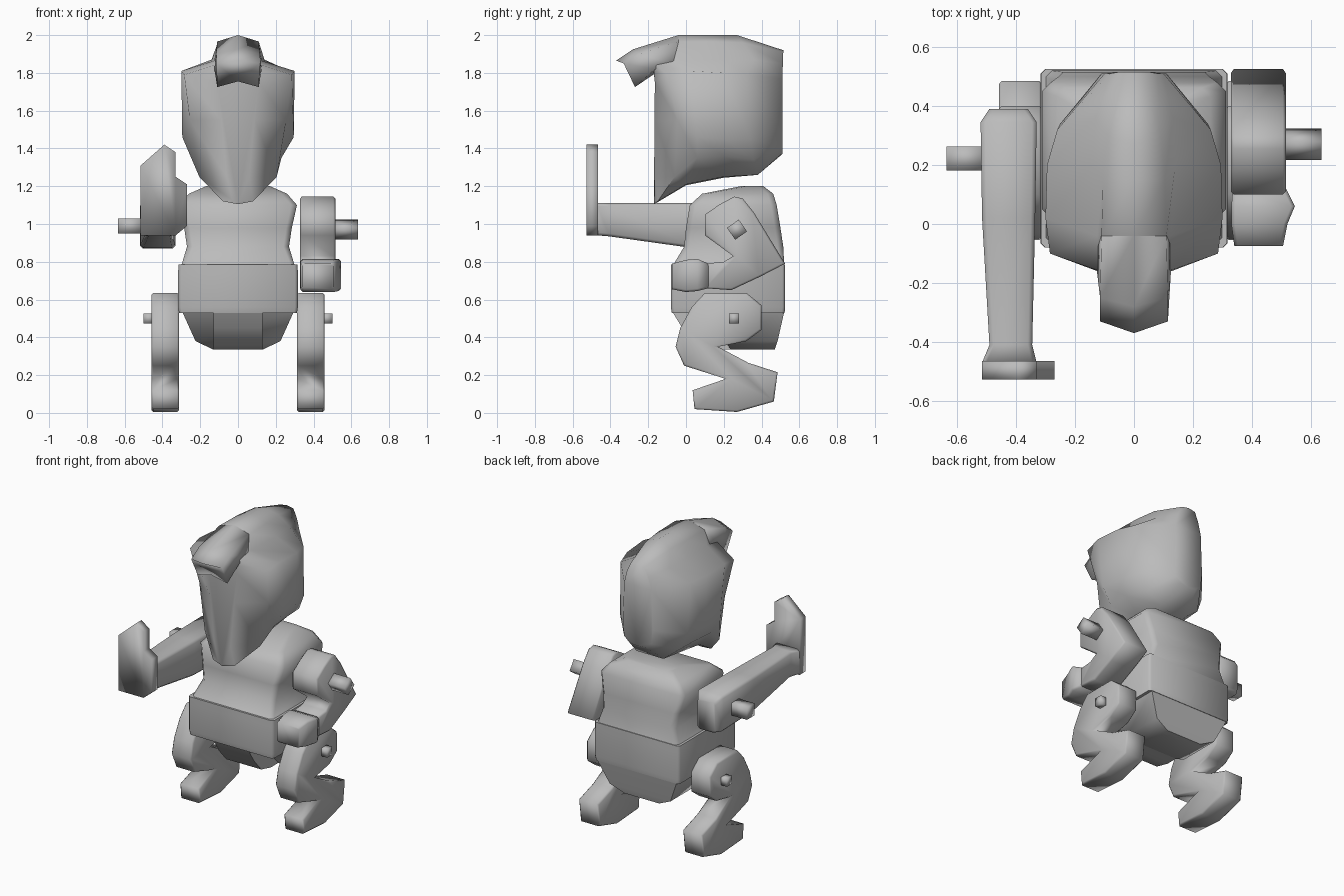
import bpy, bmesh, math

grey = bpy.data.materials.new("plain_grey")
grey.diffuse_color = (0.5, 0.5, 0.5, 1)


def finish(name, bm, angle=50):
    bmesh.ops.recalc_face_normals(bm, faces=bm.faces)
    me = bpy.data.meshes.new(name)
    bm.to_mesh(me)
    bm.free()
    ob = bpy.data.objects.new(name, me)
    bpy.context.collection.objects.link(ob)
    me.materials.append(grey)
    bpy.ops.object.select_all(action='DESELECT')
    ob.select_set(True)
    bpy.context.view_layer.objects.active = ob
    bpy.ops.object.shade_smooth_by_angle(angle=math.radians(angle))
    return ob


def loft(name, rings, angle=50):
    """Skin a series of closed rings and cap both ends."""
    bm = bmesh.new()
    vs = [[bm.verts.new(p) for p in r] for r in rings]
    n = len(vs[0])
    for a, b in zip(vs, vs[1:]):
        for i in range(n):
            j = (i + 1) % n
            bm.faces.new((a[i], a[j], b[j], b[i]))
    bm.faces.new(vs[0])
    bm.faces.new(vs[-1])
    return finish(name, bm, angle)


def mirrored(half):
    """Close a half ring whose first and last points lie on x = 0."""
    return half + [(-x, y, z) for x, y, z in half[-2:0:-1]]


def rounded(a0, a1, b0, b1, c):
    """Rectangle with cut corners."""
    return [(a0 + c, b0), (a1 - c, b0), (a1, b0 + c), (a1, b1 - c),
            (a1 - c, b1), (a0 + c, b1), (a0, b1 - c), (a0, b0 + c)]


def prism(name, profile, x0, x1, bevel=0.0, angle=50):
    """Side profile (y, z) extruded across x with softened rims."""
    bm = bmesh.new()
    a = [bm.verts.new((x0, y, z)) for y, z in profile]
    b = [bm.verts.new((x1, y, z)) for y, z in profile]
    n = len(a)
    caps = [bm.faces.new(a), bm.faces.new(b[::-1])]
    for i in range(n):
        j = (i + 1) % n
        bm.faces.new((a[j], a[i], b[i], b[j]))
    bmesh.ops.recalc_face_normals(bm, faces=bm.faces)
    if bevel:
        rim = list({e for f in caps for e in f.edges})
        bmesh.ops.bevel(bm, geom=rim, offset=bevel, segments=1,
                        affect='EDGES', clamp_overlap=True)
    return finish(name, bm, angle)


def peg(name, x0, x1, y, z, r, turn):
    """Short square axle pointing sideways."""
    pts = [(y + r * math.cos(turn + k * math.pi / 2),
            z + r * math.sin(turn + k * math.pi / 2)) for k in range(4)]
    prism(name, pts, x0, x1, angle=100)


# Head with a raised centre ridge: half rings from the face to the back
head = [
    [(0, -.175, 1.85), (.05, -.175, 1.84), (.10, -.17, 1.81), (.11, -.165, 1.75),
     (.09, -.165, 1.55), (.06, -.165, 1.25), (.03, -.168, 1.125), (0, -.17, 1.11)],
    [(0, -.16, 1.88), (.11, -.16, 1.86), (.115, -.16, 1.845), (.285, -.10, 1.79),
     (.255, -.045, 1.55), (.205, -.06, 1.25), (.08, -.15, 1.12), (0, -.168, 1.105)],
    [(0, -.04, 2.0), (.11, -.04, 1.965), (.125, -.04, 1.865), (.30, .02, 1.81),
     (.295, .06, 1.46), (.23, .06, 1.35), (.1, 0, 1.21), (0, 0, 1.205)],
    [(0, .15, 2.0), (.105, .15, 1.965), (.14, .2, 1.87), (.295, .2, 1.80),
     (.285, .2, 1.45), (.23, .2, 1.36), (.12, .2, 1.25), (0, .2, 1.245)],
    [(0, .27, 2.0), (.09, .30, 1.96), (.13, .36, 1.87), (.26, .32, 1.79),
     (.25, .34, 1.45), (.2, .36, 1.34), (.1, .38, 1.26), (0, .38, 1.26)],
]
back = [(0, .515, 1.92), (.05, .515, 1.91), (.08, .51, 1.85), (.10, .51, 1.77),
        (.11, .51, 1.5), (.10, .51, 1.41), (.06, .51, 1.375), (0, .51, 1.37)]
loft("head", [mirrored(r) for r in head + [back]], 80)

# Forelock continuing the ridge over the face
lock = [
    [(0, -.37, 1.865), (.115, -.33, 1.85), (.11, -.27, 1.725), (0, -.28, 1.755)],
    [(0, -.28, 1.925), (.115, -.25, 1.90), (.125, -.165, 1.82), (0, -.16, 1.80)],
    [(0, -.04, 2.0), (.11, -.04, 1.966), (.125, -.04, 1.84), (0, -.04, 1.82)],
]
loft("forelock", [mirrored(r) for r in lock], 100)


# Torso levels: half width, front y, back y, height, corner cut
def stack(name, levels):
    loft(name, [[(x, y, z) for x, y in rounded(-w, w, f, b, c)]
                for w, f, b, z, c in levels], 60)


stack("chest", [(.30, -.07, .52, .78, .02), (.27, -.01, .515, .88, .03),
                (.285, 0, .50, .98, .03), (.312, .02, .48, 1.10, .03),
                (.26, .085, .462, 1.16, .03), (.17, .29, .41, 1.2, .03)])
stack("belly", [(.312, -.075, .522, .53, .015), (.317, -.08, .525, .56, .015),
                (.317, -.08, .525, .74, .015), (.315, -.08, .525, .785, .015)])

# Pelvis: centre keel and a flared rump behind the leg hollows
prism("keel", [(-.075, .54), (-.02, .45), (.06, .36), (.16, .335),
               (.47, .335), (.52, .54)], -.13, .13)
loft("rump", [[(-w, f, z), (w, f, z), (w, b, z), (-w, b, z)]
              for w, f, b, z in ((.13, .24, .47, .335), (.225, .20, .485, .38),
                                 (.295, .09, .52, .535))], 60)

# Legs with feet and hip axles
leg = [(.10, .635), (.32, .635), (.40, .57), (.40, .44), (.32, .38), (.17, .35),
       (.33, .265), (.485, .215), (.465, .06), (.27, .005), (.045, .02), (.035, .12),
       (.21, .18), (-.01, .25), (-.055, .35), (-.03, .45), (.03, .56)]
for side, s in (("right", 1), ("left", -1)):
    prism(side + "_leg", leg, s * .312, s * .458, .01, 100)
    peg(side + "_hip_axle", s * .44, s * .50, .255, .50, .038, math.pi / 4)

# Bent arm on the +x side
bent = [(.10, 1.05), (.18, 1.105), (.255, 1.145), (.30, 1.135), (.36, 1.06),
        (.525, .79), (.39, .72), (.24, .65), (.10, .66), (.10, .79), (.20, .80),
        (.25, .83), (.10, .94)]
prism("bent_arm", bent, .328, .515, .01, 100)
loft("bent_arm_hand",
     [[(x, y, z) for x, z in rounded(a, b, c, d, .012)] for a, b, c, d, y in (
         (.34, .505, .655, .79, -.075), (.33, .52, .64, .81, 0),
         (.33, .545, .645, .815, .06), (.335, .515, .66, .79, .12))], 100)
peg("bent_arm_axle", .50, .635, .27, .97, .054, math.radians(80))

# Straight arm reaching forward on the -x side
loft("straight_arm",
     [[(x, y, z) for x, z in rounded(a, b, c, d, .015)] for a, b, c, d, y in (
         (-.49, -.36, .87, 1.07, .39), (-.52, -.33, .87, 1.11, .345),
         (-.515, -.335, .875, 1.11, .02), (-.49, -.345, .935, 1.11, -.41),
         (-.515, -.33, .94, 1.11, -.47))], 100)
palm = [(-.515, .94), (-.515, 1.31), (-.39, 1.42), (-.33, 1.38), (-.33, 1.25),
        (-.27, 1.21), (-.27, .99), (-.33, .94)]
loft("raised_palm", [[(x, y, z) for x, z in palm] for y in (-.465, -.527)], 100)
peg("straight_arm_axle", -.635, -.50, .222, .99, .057, math.pi / 4)
